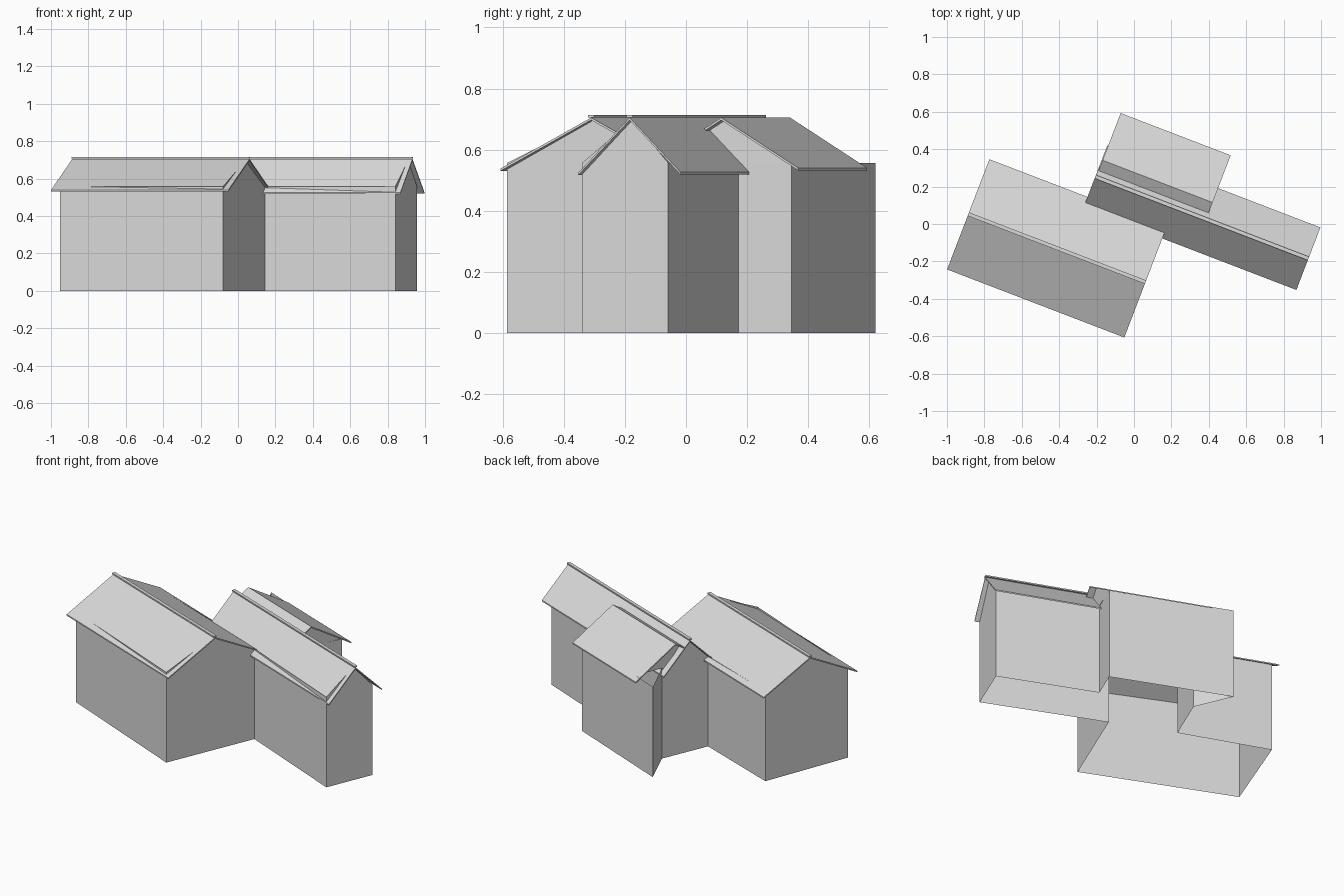
import bpy
import bmesh
import math
from mathutils import Matrix

cube = bpy.data.objects.get("Cube")
if cube:
    bpy.data.objects.remove(cube, do_unlink=True)

# One plain grey for walls and roofs
grey = bpy.data.materials.new("light_grey")
grey.use_nodes = True
colour = (0.7, 0.7, 0.7, 1)
grey.diffuse_color = colour
grey.node_tree.nodes["Principled BSDF"].inputs["Base Color"].default_value = colour

TURN = Matrix.Rotation(math.radians(-21), 4, "Z")
RIDGE = 0.705
WALL = 0.557
THICK = 0.008


def build(name, polygons, thickness=0):
    """Flat polygons in building axes, optionally thickened downwards."""
    bm = bmesh.new()
    for points in polygons:
        bm.faces.new([bm.verts.new(p) for p in points])
    if thickness:
        for top in list(bm.faces):
            upper = list(top.verts)
            lower = [bm.verts.new((v.co.x, v.co.y, v.co.z - thickness)) for v in upper]
            bm.faces.new(lower)
            for i in range(len(upper)):
                bm.faces.new((upper[i - 1], lower[i - 1], lower[i], upper[i]))
        bmesh.ops.recalc_face_normals(bm, faces=bm.faces)
    bm.transform(TURN)
    mesh = bpy.data.meshes.new(name)
    bm.to_mesh(mesh)
    bm.free()
    mesh.materials.append(grey)
    obj = bpy.data.objects.new(name, mesh)
    bpy.context.collection.objects.link(obj)


def panel(name, u0, u1, v0, z0, v1, z1):
    """Thin board running along a ridge."""
    build(name, [[(u0, v0, z0), (u1, v0, z0), (u1, v1, z1), (u0, v1, z1)]], THICK)


# Roofs: end limits, front eave, ridge line, back eave, pitch
roofs = {
    "main": (-0.846, 0.169, -0.585, -0.268, 0.046, 0.525),
    "wing": (-0.284, 0.937, -0.018, 0.162, 0.340, 1.0),
    "rear": (-0.279, 0.351, 0.198, 0.258, 0.528, 0.61),
}


def roof_height(house, v):
    ridge, pitch = roofs[house][3], roofs[house][5]
    return RIDGE - abs(v - ridge) * pitch


for house, (u0, u1, front, ridge, back, pitch) in roofs.items():
    panel(house + "_roof_front", u0, u1, front, roof_height(house, front), ridge, RIDGE)
    panel(house + "_roof_back", u0, u1, ridge, RIDGE, back, roof_height(house, back))

# Flat caps along the two long ridges
for house in ("main", "wing"):
    u0, u1, _, ridge = roofs[house][:4]
    panel(house + "_ridge_cap", u0, u1, ridge - 0.01, 0.714, ridge + 0.01, 0.714)

# Walls: one joined open outline; a named roof means the next wall has its gable
outline = [
    (-0.811, -0.546, None), (0.135, -0.575, "main"),
    (0.152, 0.008, None), (0.907, -0.016, "wing"),
    (0.915, 0.289, None), (0.309, 0.303, None),
    (0.315, 0.49, None), (-0.415, 0.504, None),
    (-0.24, 0.325, "wing"), (-0.25, 0.02, None),
    (-0.811, 0.012, "main"),
]

walls = []
for i, (u, v, house) in enumerate(outline):
    u2, v2, _ = outline[(i + 1) % len(outline)]
    points = [(u, v, 0), (u2, v2, 0), (u2, v2, WALL)]
    if house:
        ridge = roofs[house][3]
        across = (ridge - v) / (v2 - v)
        points.append((u + (u2 - u) * across, ridge, RIDGE - THICK))
    points.append((u, v, WALL))
    walls.append(points)
build("outer_walls", walls)

# Gable infill under the rear roof
profile = [(0.2, WALL), (0.485, WALL)]
profile += [(v, roof_height("rear", v) - THICK) for v in (0.485, 0.258, 0.2)]
build("rear_gables", [[(0.312, v, z) for v, z in profile],
                      [(-0.238, v, z) for v, z in reversed(profile)]])
